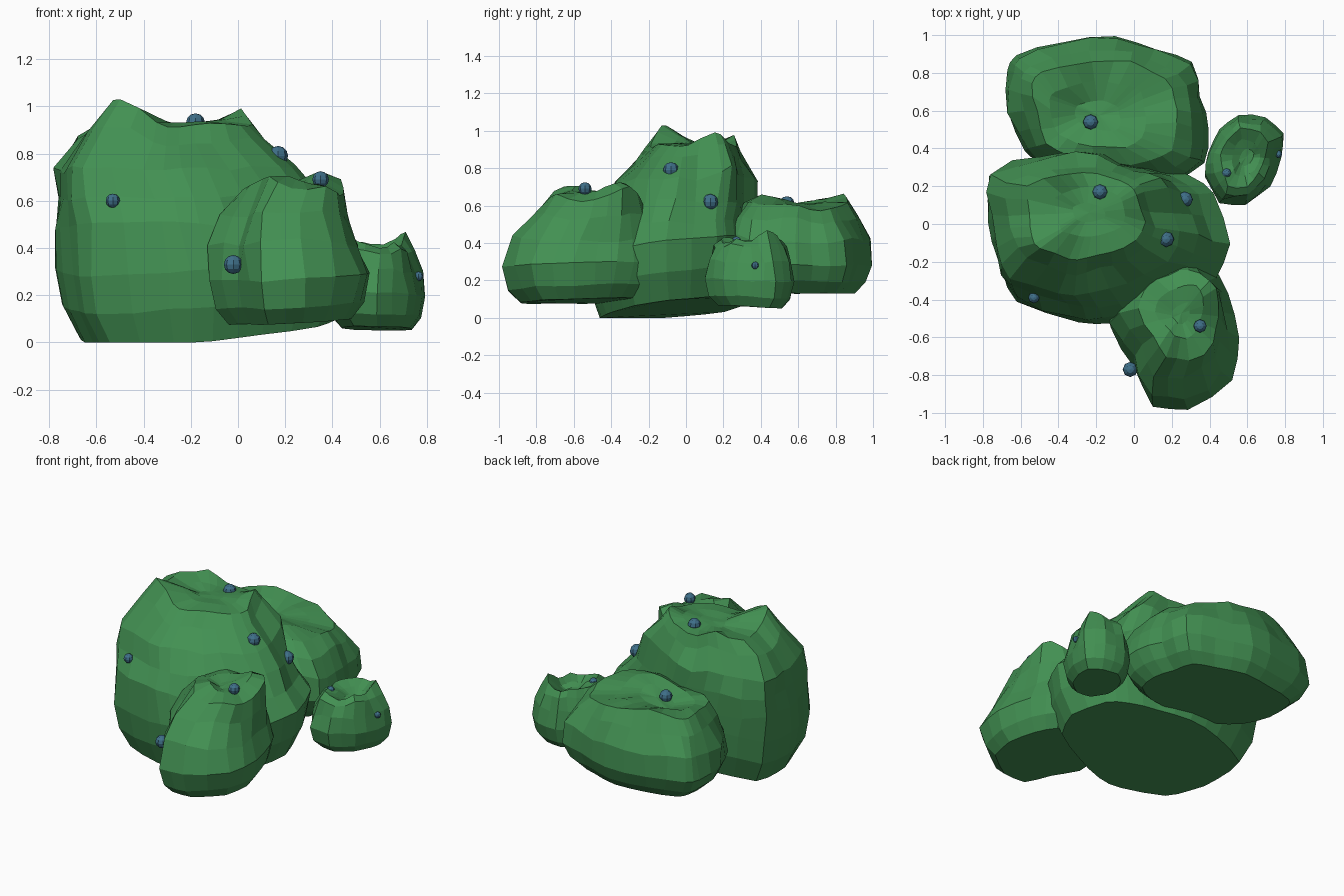
import bpy, bmesh
from mathutils import Vector, noise


def material(name, rgb):
    m = bpy.data.materials.new(name)
    m.diffuse_color = (*rgb, 1)
    return m


LEAF = material("leaf green", (0.055, 0.28, 0.085))
BERRY = material("berry blue", (0.05, 0.16, 0.25))


def finish(bm, name, mat):
    bmesh.ops.recalc_face_normals(bm, faces=bm.faces)
    me = bpy.data.meshes.new(name)
    bm.to_mesh(me)
    bm.free()
    me.materials.append(mat)
    ob = bpy.data.objects.new(name, me)
    bpy.context.collection.objects.link(ob)


def lump(name, centre, outline, levels, rough, freq, tilt=(0, 0), peaks=()):
    """Loft the plan outline through levels (z, scale, dx, dy); roughen it and pull peaks."""
    c = Vector(centre)
    ring = []
    for i, p in enumerate(outline):
        a, b = Vector(p), Vector(outline[(i + 1) % len(outline)])
        ring += [a, c + ((a + b) / 2 - c) * 1.02]
    n = len(ring)
    bm = bmesh.new()
    rows = []
    for k, (z, s, dx, dy) in enumerate(levels):
        row = []
        for p in ring:
            q = c + (p - c) * s + Vector((dx, dy))
            v = Vector((q.x, q.y, z))
            v.z += tilt[0] * (q.x - c.x) + tilt[1] * (q.y - c.y) if k < 3 else 0
            amount = rough * (0.3 if k < 3 else 1)
            if k == 0:
                amount = 0.005
            v += noise.noise_vector(v * freq + Vector((3, 7, 1))) * amount
            for px, py, h, r in peaks:
                d = ((q.x - px) ** 2 + (q.y - py) ** 2) ** 0.5
                if k > 4 and d < r:
                    v.z += h * (1 - d / r)
            v.z = max(v.z, 0)
            row.append(bm.verts.new(v))
        rows.append(row)
    for r0, r1 in zip(rows, rows[1:]):
        for i in range(n):
            j = (i + 1) % n
            bm.faces.new((r0[i], r0[j], r1[j], r1[i]))
    bm.faces.new(rows[0][::-1])
    tip = bm.verts.new(sum((v.co for v in rows[-1]), Vector()) / n)
    for i in range(n):
        bm.faces.new((rows[-1][i], rows[-1][(i + 1) % n], tip))
    finish(bm, name, LEAF)


# Tall main clump
lump("main_clump", (-0.13, -0.05),
     [(0.53, -0.1), (0.43, 0.17), (0.3, 0.27), (0.08, 0.34), (-0.18, 0.41), (-0.45, 0.38),
      (-0.77, 0.26), (-0.78, 0.0), (-0.72, -0.25), (-0.63, -0.42), (-0.3, -0.54),
      (-0.1, -0.54), (0.15, -0.46), (0.44, -0.32)],
     [(0.05, 0.82, 0, 0), (0.2, 0.93, 0, 0), (0.36, 0.97, 0, 0), (0.5, 0.91, -0.05, 0.02),
      (0.62, 0.85, -0.09, 0.04), (0.74, 0.77, -0.13, 0.06), (0.85, 0.61, -0.14, 0.08),
      (0.92, 0.5, -0.12, 0.1), (0.92, 0.3, -0.1, 0.12), (0.92, 0.12, -0.1, 0.12)],
     0.045, 4.5, (0.09, 0.11),
     [(-0.52, -0.12, 0.1, 0.22), (0.1, 0.22, 0.11, 0.17), (-0.4, 0.27, 0.06, 0.15)])

# Broad low clump at the back
lump("back_clump", (-0.15, 0.6),
     [(0.4, 0.5), (0.35, 0.68), (0.3, 0.85), (0.14, 0.92), (-0.1, 0.99), (-0.38, 0.96),
      (-0.62, 0.9), (-0.67, 0.82), (-0.67, 0.6), (-0.58, 0.38), (-0.4, 0.25),
      (-0.1, 0.2), (0.2, 0.22), (0.37, 0.32)],
     [(0.13, 0.78, 0, 0), (0.19, 0.91, 0, 0), (0.28, 1, 0, 0), (0.42, 0.96, 0, 0),
      (0.53, 0.84, 0, 0), (0.6, 0.7, 0, 0), (0.61, 0.45, -0.03, -0.02),
      (0.59, 0.2, -0.04, -0.03)],
     0.045, 4.5, (0, 0), [(-0.35, 0.88, 0.1, 0.2), (-0.05, 0.4, 0.07, 0.2)])

# Front clump
lump("front_clump", (0.22, -0.56),
     [(0.56, -0.6), (0.5, -0.37), (0.4, -0.2), (0.22, -0.2), (0.02, -0.27), (-0.1, -0.4),
      (-0.12, -0.55), (0.0, -0.76), (0.1, -0.97), (0.29, -0.985), (0.52, -0.83)],
     [(0.09, 0.76, 0, 0), (0.16, 0.92, 0, 0), (0.28, 1, 0, 0), (0.42, 0.9, -0.02, 0.03),
      (0.54, 0.76, -0.01, 0.07), (0.64, 0.6, 0.02, 0.1), (0.68, 0.36, 0.03, 0.1),
      (0.67, 0.15, 0.04, 0.09)],
     0.04, 5.5, (0.05, 0.03), [(0.38, -0.32, 0.08, 0.15), (0.15, -0.62, 0.06, 0.15)])

# Small clump at the side
lump("small_clump", (0.59, 0.35),
     [(0.79, 0.48), (0.7, 0.56), (0.55, 0.58), (0.45, 0.5), (0.39, 0.38), (0.38, 0.25),
      (0.45, 0.11), (0.59, 0.1), (0.72, 0.2), (0.78, 0.35)],
     [(0.06, 0.72, 0, 0), (0.11, 0.91, 0, 0), (0.2, 1, 0, 0), (0.3, 0.92, 0, 0),
      (0.38, 0.78, 0, 0), (0.41, 0.62, 0, 0), (0.38, 0.38, 0, 0), (0.37, 0.16, 0, 0)],
     0.03, 9, (0, -0.05), [(0.72, 0.45, 0.05, 0.12), (0.5, 0.25, 0.03, 0.1)])

# Berries scattered over the leaves
for i, (x, y, z, r) in enumerate([
        (-0.18, 0.17, 0.93, 0.04), (-0.67, 0.18, 0.78, 0.035), (0.27, 0.13, 0.62, 0.042),
        (0.17, -0.08, 0.79, 0.042), (-0.53, -0.39, 0.6, 0.03), (-0.02, -0.77, 0.33, 0.04),
        (0.35, -0.54, 0.69, 0.035), (-0.23, 0.54, 0.61, 0.04), (0.49, 0.27, 0.41, 0.025),
        (0.765, 0.37, 0.28, 0.02)]):
    bm = bmesh.new()
    bmesh.ops.create_uvsphere(bm, u_segments=8, v_segments=6, radius=r)
    bmesh.ops.translate(bm, verts=bm.verts, vec=(x, y, z))
    finish(bm, f"berry_{i + 1}", BERRY)
